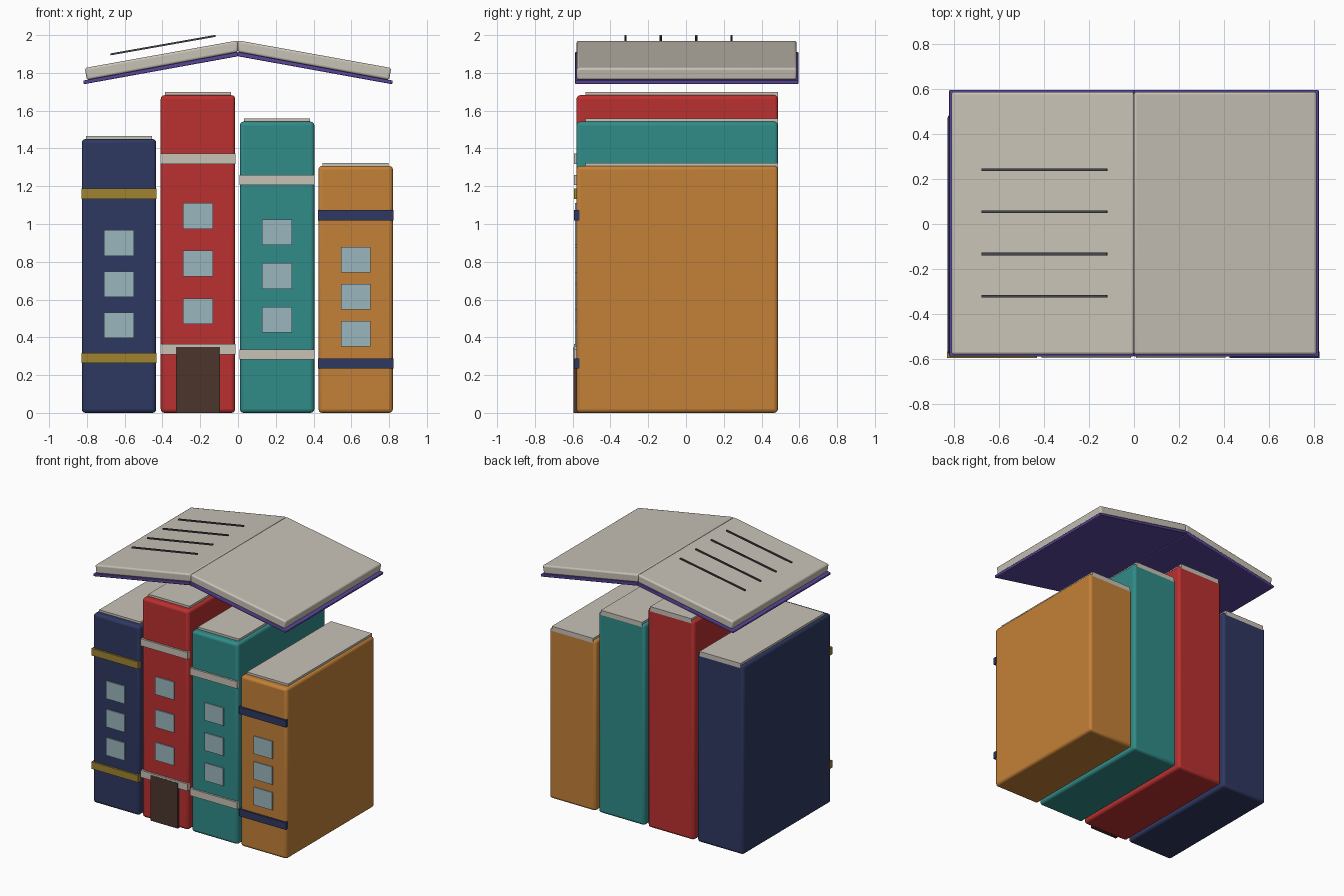
import bpy, bmesh, math
from mathutils import Matrix

if "Cube" in bpy.data.objects:
    bpy.data.objects.remove(bpy.data.objects["Cube"])


def mat(name, c):
    m = bpy.data.materials.new(name)
    m.diffuse_color = (*c, 1)
    m.use_nodes = True
    m.node_tree.nodes["Principled BSDF"].inputs["Base Color"].default_value = m.diffuse_color
    return m


NAVY = mat("navy", (0.028, 0.04, 0.12))
RED = mat("red", (0.5, 0.03, 0.03))
TEAL = mat("teal", (0.03, 0.26, 0.25))
ORANGE = mat("orange", (0.55, 0.22, 0.04))
GOLD = mat("gold", (0.35, 0.23, 0.03))
CREAM = mat("cream", (0.58, 0.54, 0.47))
GLASS = mat("glass", (0.33, 0.47, 0.52))
WOOD = mat("wood", (0.07, 0.035, 0.025))
PURPLE = mat("purple", (0.1, 0.06, 0.32))
INK = mat("ink", (0.06, 0.06, 0.07))


def finish(bm, name, m, bevel=0, segments=3):
    bmesh.ops.recalc_face_normals(bm, faces=bm.faces)
    me = bpy.data.meshes.new(name)
    bm.to_mesh(me)
    bm.free()
    me.materials.append(m)
    ob = bpy.data.objects.new(name, me)
    bpy.context.collection.objects.link(ob)
    if bevel:
        mod = ob.modifiers.new("bevel", 'BEVEL')
        mod.width, mod.segments = bevel, segments
        bpy.ops.object.select_all(action='DESELECT')
        ob.select_set(True)
        bpy.context.view_layer.objects.active = ob
        bpy.ops.object.shade_smooth_by_angle(angle=math.radians(40))
    return ob


def box(name, x, y, z, m, bevel=0):
    """Box from (min, max) ranges."""
    bm = bmesh.new()
    bmesh.ops.create_cube(bm, size=1)
    for v in bm.verts:
        v.co = [(r[0] + r[1]) / 2 + c * (r[1] - r[0]) for r, c in zip((x, y, z), v.co)]
    return finish(bm, name, m, bevel)


def slab(name, profile, y, m, bevel):
    """Extrude an xz profile along y."""
    bm = bmesh.new()
    f = bm.faces.new([bm.verts.new((px, y[0], pz)) for px, pz in profile])
    ext = bmesh.ops.extrude_face_region(bm, geom=[f])["geom"]
    bmesh.ops.translate(bm, vec=(0, y[1] - y[0], 0),
                        verts=[v for v in ext if isinstance(v, bmesh.types.BMVert)])
    return finish(bm, name, m, bevel)


# Upright books: name, centre x, height, cover, band
BOOKS = [("navy", -0.63, 1.45, NAVY, GOLD), ("red", -0.212, 1.682, RED, CREAM),
         ("teal", 0.207, 1.542, TEAL, CREAM), ("orange", 0.623, 1.308, ORANGE, NAVY)]
for n, cx, h, cover, band in BOOKS:
    box(n + "_book", (cx - 0.197, cx + 0.197), (-0.58, 0.487), (0, h), cover, 0.02)
    box(n + "_page_top", (cx - 0.175, cx + 0.175), (-0.533, 0.487), (h - 0.02, h + 0.016), CREAM)
    # Spine bands and windows
    for i, k in enumerate((0.2, 0.8)):
        box(f"{n}_band_{i}", (cx - 0.199, cx + 0.199), (-0.594, -0.565),
            (h * k - 0.027, h * k + 0.027), band)
    for i, k in enumerate((0.32, 0.47, 0.62)):
        box(f"{n}_window_{i}", (cx - 0.079, cx + 0.079), (-0.588, -0.57),
            (h * k - 0.068, h * k + 0.068), GLASS)

# Front door
box("door", (-0.327, -0.095), (-0.595, -0.565), (0, 0.35), WOOD)

# Open book roof: cover and page leaf on each side of the ridge
for side, s in (("left", -1), ("right", 1)):
    slab(side + "_roof_cover", [(0, 1.888), (s * 0.816, 1.74), (s * 0.82, 1.759), (0, 1.911)],
         (-0.587, 0.595), PURPLE, 0.005)
    slab(side + "_roof_pages", [(0, 1.91), (s * 0.8, 1.762), (s * 0.811, 1.826), (0, 1.972)],
         (-0.579, 0.586), CREAM, 0.012)

# Printed lines hovering over the left leaf
for i in range(4):
    ob = box(f"text_line_{i}", (-0.282, 0.282), (-0.006, 0.006), (-0.005, 0.005), INK)
    ob.matrix_world = (Matrix.Translation((-0.397, -0.32 + i * 0.187, 1.947))
                       @ Matrix.Rotation(-math.radians(10), 4, 'Y'))
